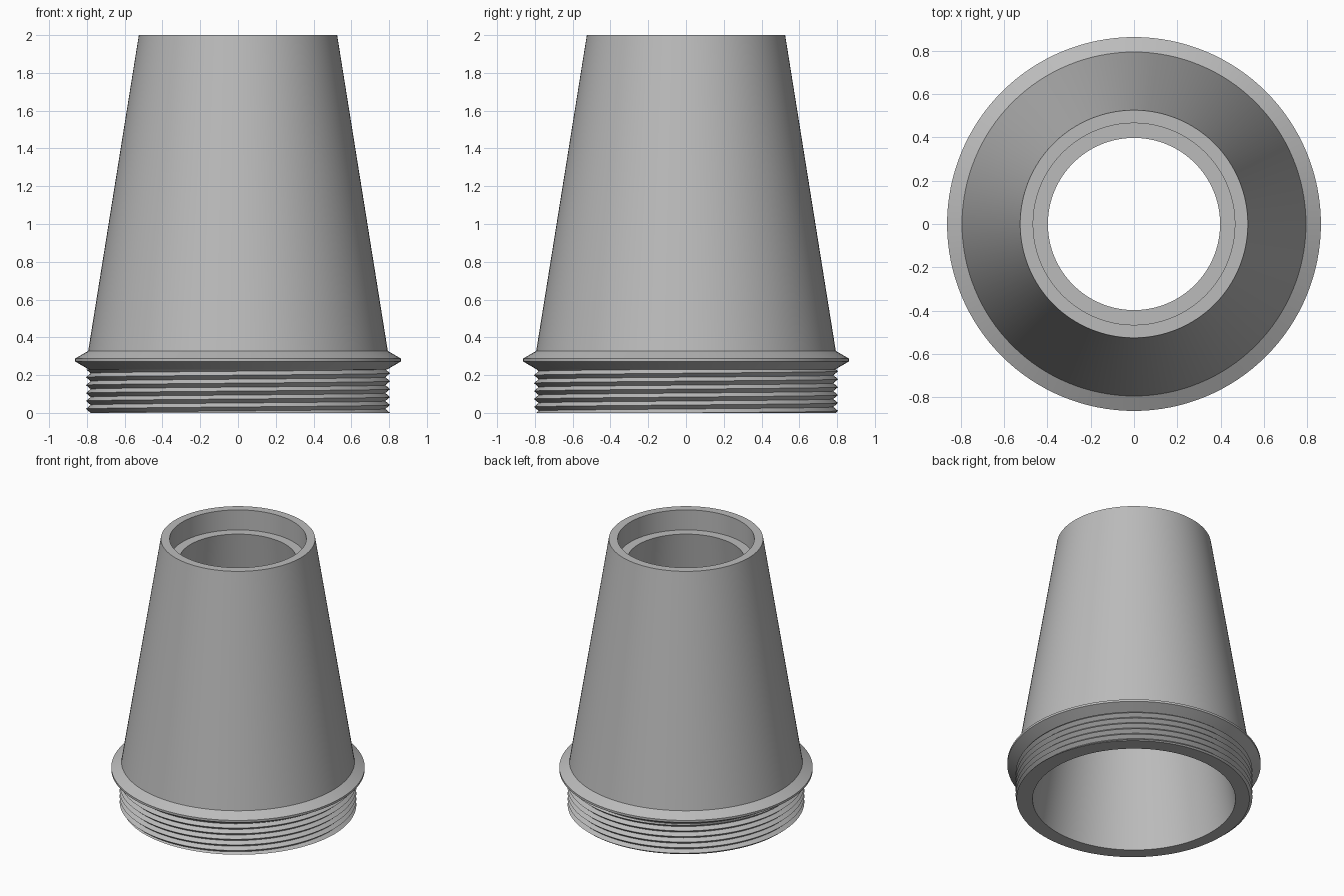
import bpy, bmesh, math

if "Cube" in bpy.data.objects:
    bpy.data.objects.remove(bpy.data.objects["Cube"])

SEG = 128                          # sides around the axis
PITCH, THREAD_TOP = 0.042, 0.23    # thread spacing and height
ROOT, TIP = 0.78, 0.805            # thread radii

grey = bpy.data.materials.new("grey plastic")
grey.diffuse_color = (0.50, 0.50, 0.50, 1)
grey.use_nodes = True
grey.node_tree.nodes["Principled BSDF"].inputs["Base Color"].default_value = grey.diffuse_color


def thread_radius(z, turn):
    """Triangular tooth that climbs one pitch per turn."""
    phase = (z / PITCH - turn) % 1.0
    return ROOT + (TIP - ROOT) * abs(2 * phase - 1)


def thread_points(turn):
    """Helical tooth edges at one angle, trimmed to the collar height."""
    steps = int(THREAD_TOP / PITCH * 2) + 4
    pts = []
    for k in range(-3, steps):
        z = min(max(PITCH * (k / 2 + turn), 0.0), THREAD_TOP)
        pts.append((thread_radius(z, turn), z))
    return pts


def sweep(name, column):
    """Join profile columns around z; column(turn) gives (radius, height) points."""
    bm = bmesh.new()
    cols = []
    for i in range(SEG + 1):
        a = 2 * math.pi * i / SEG
        cols.append([bm.verts.new((r * math.cos(a), r * math.sin(a), z))
                     for r, z in column(i / SEG)])
    for a, b in zip(cols, cols[1:]):
        for j in range(len(a) - 1):
            bm.faces.new((a[j], b[j], b[j + 1], a[j + 1]))
    bmesh.ops.remove_doubles(bm, verts=bm.verts, dist=1e-5)
    bmesh.ops.recalc_face_normals(bm, faces=bm.faces)
    mesh = bpy.data.meshes.new(name)
    bm.to_mesh(mesh)
    bm.free()
    mesh.materials.append(grey)
    obj = bpy.data.objects.new(name, mesh)
    bpy.context.collection.objects.link(obj)
    bpy.context.view_layer.objects.active = obj
    obj.select_set(True)
    bpy.ops.object.shade_smooth_by_angle(angle=math.radians(25))
    obj.select_set(False)


# flange ring, tapered outer wall, top rim, stepped recess, tapered bore
UPPER = [(0.79, 0.23), (0.862, 0.272), (0.862, 0.288), (0.793, 0.328),
         (0.525, 2.0), (0.465, 2.0), (0.465, 1.85), (0.397, 1.85), (0.69, 0.0)]

# threaded collar, flange, cone and bore form one closed shell
sweep("threaded_cone", lambda turn: thread_points(turn) + UPPER
      + thread_points(turn)[:1])
